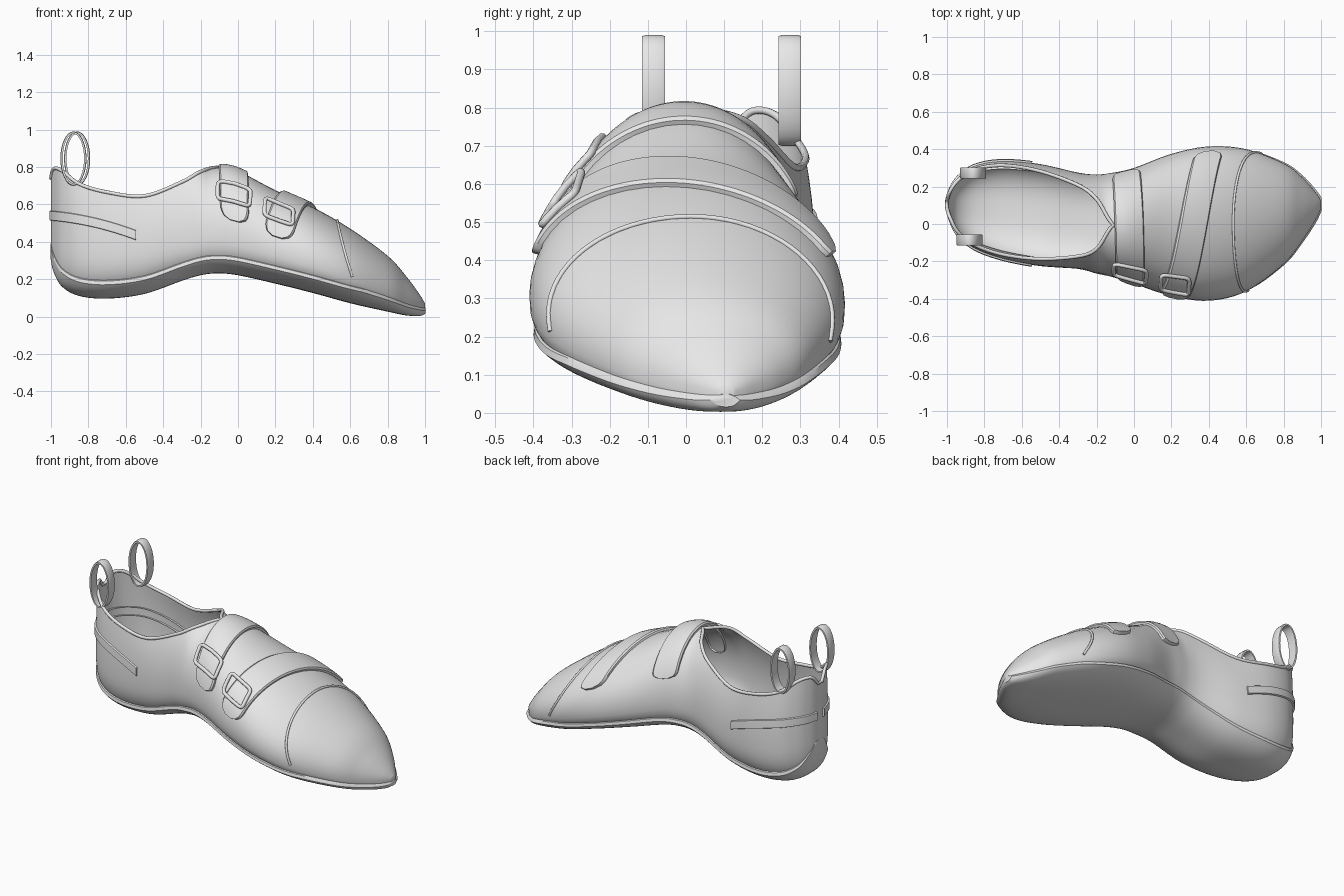
import bpy, bmesh, math
from mathutils import Vector

cube = bpy.data.objects.get("Cube")
if cube:
    bpy.data.objects.remove(cube)

grey = bpy.data.materials.new("light grey")
grey.use_nodes = True
grey.diffuse_color = (0.8, 0.8, 0.8, 1)
grey.node_tree.nodes["Principled BSDF"].inputs["Base Color"].default_value = (0.8, 0.8, 0.8, 1)

# Stations heel to toe: x, right y, left y, bottom z, widest z, top z, opening width fraction
STATIONS = [Vector(s) for s in (
    (-1.0, .085, .125, .31, .43, .74, .9),
    (-.985, .03, .18, .24, .43, .79, .9),
    (-.94, -.06, .25, .16, .42, .78, .9),
    (-.85, -.135, .315, .11, .4, .71, .9),
    (-.7, -.19, .34, .095, .38, .665, .9),
    (-.5, -.225, .32, .12, .39, .645, .86),
    (-.3, -.24, .275, .19, .43, .72, .74),
    (-.2, -.265, .265, .22, .44, .775, .5),
    (-.11, -.285, .275, .23, .44, .797, 0),
    (0, -.32, .3, .22, .42, .778, 0),
    (.2, -.385, .375, .175, .36, .675, 0),
    (.4, -.41, .415, .125, .3, .585, 0),
    (.6, -.36, .4, .07, .23, .47, 0),
    (.8, -.215, .325, .025, .15, .325, 0),
    (.9, -.09, .25, .005, .1, .215, 0),
    (.97, .02, .17, .003, .07, .12, 0),
    (1.0, .085, .125, .015, .055, .07, 0))]
LAST = len(STATIONS) - 1
BOXY = 0.7  # squareness of the underside


def station(t):
    """Smoothly interpolated station."""
    i = min(int(t), LAST - 1)
    u = t - i
    p0, p1, p2, p3 = (STATIONS[min(max(i + k, 0), LAST)] for k in (-1, 0, 1, 2))
    return p1 + ((p2 - p0) + ((2 * p0 - 5 * p1 + 4 * p2 - p3) + (3 * p1 - p0 - 3 * p2 + p3) * u) * u) * (u / 2)


def crown(s):
    """Half angle of the opening and height of the closed section."""
    half = math.asin(min(max(s[6], 0), .95))
    return half, s[4] + (s[5] - s[4]) / math.cos(half)


def section(s, g, off=0):
    """Point on the cross-section; g is the angle from the top."""
    x, lo, hi, bottom, mid = s[:5]
    width = (hi - lo) / 2 + off
    c, sine = math.cos(g), math.sin(g)
    side = math.copysign(abs(sine) ** (1 if c > 0 else BOXY), sine)
    if c > 0:
        z = mid + (crown(s)[1] - mid) * c
    else:
        z = mid - (mid - bottom - .013 + off) * abs(c) ** BOXY
    return Vector((x, (lo + hi) / 2 + width * side, z))


def station_at(x):
    a, b = 0, LAST
    for _ in range(25):
        m = (a + b) / 2
        a, b = (m, b) if station(m)[0] < x else (a, m)
    return station(a)


def surface(x, g, off):
    """Point on the upper, lifted along its normal."""
    s = station_at(x)
    p = section(s, g)
    dx = section(station_at(min(x + .01, 1)), g) - section(station_at(max(x - .01, -1)), g)
    n = dx.cross(section(s, g + .01) - section(s, g - .01)).normalized()
    if n.dot(p - Vector((x, (s[1] + s[2]) / 2, s[4]))) < 0:
        n = -n
    return p + n * off


def loft(name, rings, closed=False, caps=True):
    bm = bmesh.new()
    rows = [[bm.verts.new(p) for p in ring] for ring in rings]
    for a, b in zip(rows, rows[1:]):
        for j in range(len(a) if closed else len(a) - 1):
            k = (j + 1) % len(a)
            bm.faces.new((a[j], a[k], b[k], b[j]))
    if caps:
        bm.faces.new(rows[0])
        bm.faces.new(rows[-1][::-1])
    bmesh.ops.remove_doubles(bm, verts=bm.verts, dist=.0004)
    bmesh.ops.recalc_face_normals(bm, faces=bm.faces)
    mesh = bpy.data.meshes.new(name)
    bm.to_mesh(mesh)
    bm.free()
    obj = bpy.data.objects.new(name, mesh)
    bpy.context.collection.objects.link(obj)
    mesh.materials.append(grey)
    bpy.ops.object.select_all(action='DESELECT')
    obj.select_set(True)
    bpy.context.view_layer.objects.active = obj
    bpy.ops.object.shade_smooth_by_angle(angle=math.radians(40))


def tube(name, points, radius, cyclic=False):
    curve = bpy.data.curves.new(name, 'CURVE')
    curve.dimensions = '3D'
    curve.bevel_depth = radius
    curve.bevel_resolution = 2
    curve.use_fill_caps = True
    spline = curve.splines.new('POLY')
    spline.points.add(len(points) - 1)
    for q, p in zip(spline.points, points):
        q.co = (*p, 1)
    spline.use_cyclic_u = cyclic
    curve.materials.append(grey)
    obj = bpy.data.objects.new(name, curve)
    bpy.context.collection.objects.link(obj)


def ribbon(name, place, steps, height):
    """Raised band; place(u, v) gives x and angle, u along and v across."""
    profile = ((-1, -.012), (-1, height * .6), (-.9, height), (-.45, height), (0, height),
               (.45, height), (.9, height), (1, height * .6), (1, -.012))
    loft(name, [[surface(*place(i / steps, v), h) for v, h in profile] for i in range(steps + 1)])


samples = [station(i / 6) for i in range(LAST * 6 + 1)]

# Upper, open along the collar
rings = []
for s in samples:
    half = crown(s)[0]
    rings.append([section(s, half + (2 * math.pi - 2 * half) * j / 48) for j in range(49)])
loft("upper", rings)

# Sole with a raised edge
rings = []
for s in samples:
    depth = s[4] - s[3]
    lip = min(.09, .6 * depth)
    reach = math.acos((1 - lip / depth) ** (1 / BOXY))
    ring = [section(s, math.pi - reach, -.012)]
    for j in range(33):
        k = 2 * j / 32 - 1
        ring.append(section(s, math.pi + k * reach, .006 if abs(k) == 1 else .012 + .008 * k ** 4))
    ring.append(section(s, math.pi + reach, -.012))
    rings.append([Vector((p.x * 1.002, p.y, p.z)) for p in ring])
loft("sole", rings)

# Collar binding
collar = [s for s in samples if s[0] < -.108]
rim = [section(s, crown(s)[0]) for s in collar] + [section(s, -crown(s)[0]) for s in reversed(collar)][1:]
tube("collar_binding", rim, .01, True)


# Straps with rounded ends
def strap(name, left_x, right_x, left_g, right_g):
    def place(u, v):
        end = min(u / .06, (1 - u) / .09, 1)
        width = .075 * (.35 + .65 * math.sqrt(max(0, 1 - (1 - end) ** 2)))
        return left_x + (right_x - left_x) * u + v * width, left_g + (right_g - left_g) * u
    ribbon(name, place, 48, .02)


strap("ankle_strap", -.04, -.015, 1.18, -1.33)
strap("instep_strap", .4, .21, 1.13, -1.36)


# Buckle frames
def buckle(name, x, g, half_x, half_g):
    path = []
    for i in range(32):
        a = 2 * math.pi * i / 32
        c, s = math.cos(a), math.sin(a)
        px = math.copysign(abs(c) ** .3, c) * half_x
        pg = math.copysign(abs(s) ** .3, s) * half_g
        path.append(surface(x + px, g + pg, .027))
    tube(name, path, .011, True)


buckle("ankle_buckle", -.02, -.89, .084, .16)
buckle("instep_buckle", .215, -.92, .075, .17)

# Toe cap seam
seam = []
for i in range(41):
    g = -1.6 + 3.2 * i / 40
    sweep = .15 if g > 0 else .08
    seam.append(surface(.53 + sweep * (g / 1.6) ** 2, g, .001))
tube("toe_cap_seam", seam, .007)

# Heel bands on both sides
for side, label in ((1, "left"), (-1, "right")):
    def band(u, v):
        x = -.998 + .453 * u
        s = station_at(x)
        z = .54 - .04 * u - .065 * u * u + v * .026
        ratio = (z - s[4]) / (crown(s)[1] - s[4])
        return x, side * math.acos(min(max(ratio, -.2), 1))
    ribbon(label + "_heel_band", band, 24, .01)

# Pull loops
for label, x, y in (("left", -.86, .272), ("right", -.88, -.085)):
    rings = []
    for i in range(33):
        a = 2 * math.pi * i / 32
        c, s = math.cos(a), math.sin(a)
        rings.append([Vector((x + c * (.07 - d), y + w, .845 + s * (.145 - d)))
                      for w, d in ((-.03, .003), (-.022, 0), (.022, 0), (.03, .003), (.03, .013), (-.03, .013))])
    loft(label + "_pull_loop", rings, closed=True, caps=False)
